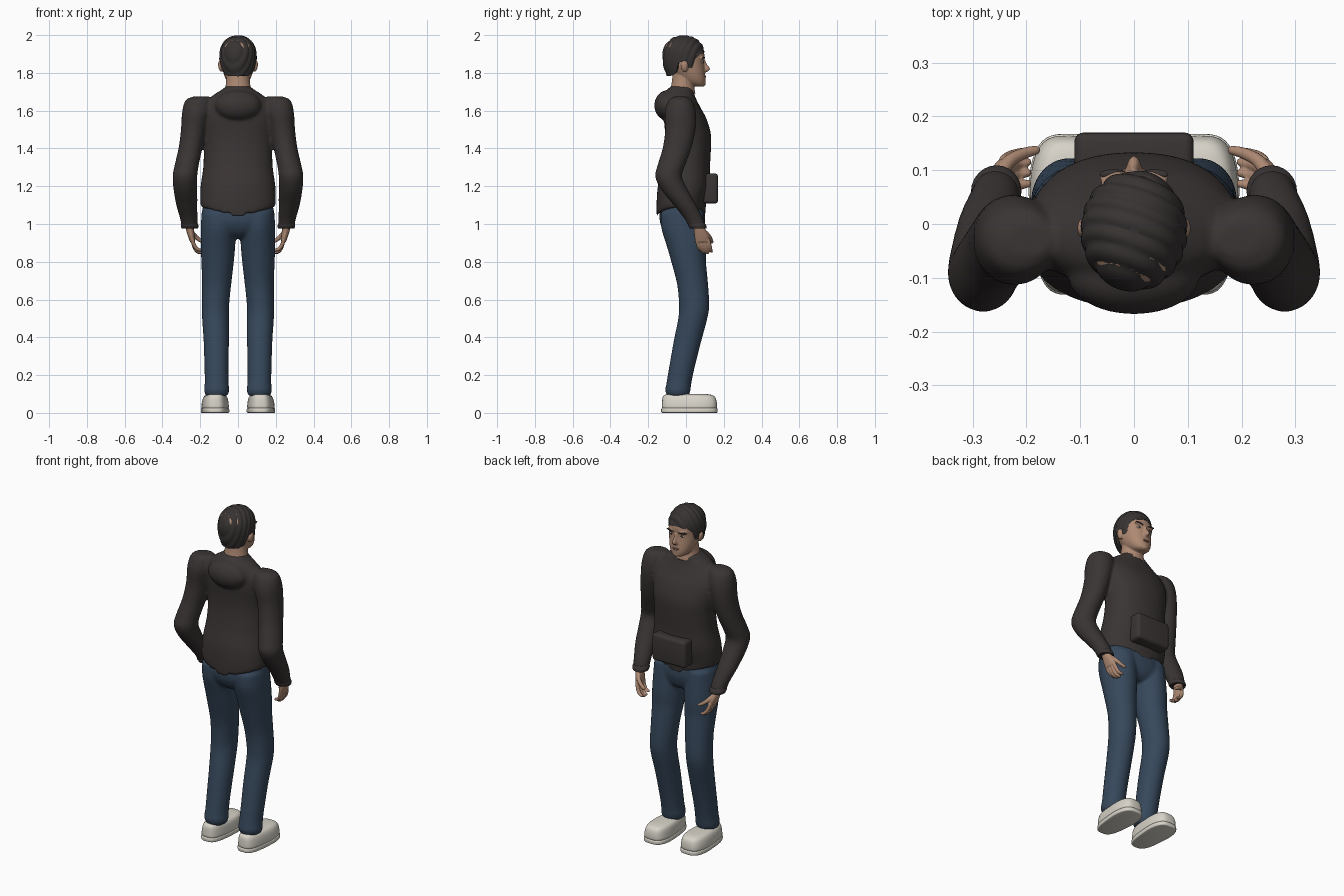
import bpy, bmesh, math
from mathutils import Vector, Matrix


def material(name, rgb):
    m = bpy.data.materials.new(name)
    m.diffuse_color = (*rgb, 1)
    return m


CLOTH = material("charcoal cloth", (0.042, 0.035, 0.034))
HAIR = material("dark hair", (0.038, 0.033, 0.032))
SKIN = material("skin", (0.42, 0.25, 0.17))
LIP = material("lip", (0.27, 0.13, 0.10))
DENIM = material("blue denim", (0.037, 0.064, 0.105))
SHOE = material("off white", (0.68, 0.65, 0.58))
EYE = material("eye white", (0.6, 0.57, 0.53))


def smooth_rings(rings, sub=4):
    """Catmull-Rom interpolation through ring parameters."""
    R = [rings[0]] + list(rings) + [rings[-1]]
    out = []
    for i in range(1, len(R) - 2):
        for s in range(sub):
            t = s / sub
            out.append([0.5 * (2 * b + (c - a) * t + (2 * a - 5 * b + 4 * c - d) * t * t
                               + (3 * b - a - 3 * c + d) * t ** 3)
                        for a, b, c, d in zip(*R[i - 1:i + 3])])
    return out + [list(rings[-1])]


def skin_loops(bm, loops):
    vs = [[bm.verts.new(p) for p in loop] for loop in loops]
    n = len(vs[0])
    for a, b in zip(vs, vs[1:]):
        for i in range(n):
            bm.faces.new((a[i], a[(i + 1) % n], b[(i + 1) % n], b[i]))
    bm.faces.new(vs[0][::-1])
    bm.faces.new(vs[-1])


def loft(bm, rings, side=1, n=40, p=2.0, sub=4):
    """Stack horizontal superellipses given as (x, y, z, rx, ry)."""
    def sp(v):
        return math.copysign(abs(v) ** (2 / p), v)
    loops = []
    for x, y, z, rx, ry in smooth_rings(rings, sub):
        angs = [2 * math.pi * i / n for i in range(n)]
        loops.append([(side * (x + rx * sp(math.cos(a))), y + ry * sp(math.sin(a)), z) for a in angs])
    skin_loops(bm, loops)


def tube(bm, pts, side=1, n=12):
    """Round tube through (x, y, z, r) points with rounded ends."""
    P = smooth_rings(pts)
    loops = []
    for i, (x, y, z, r) in enumerate(P):
        d = Vector(P[min(i + 1, len(P) - 1)][:3]) - Vector(P[max(i - 1, 0)][:3])
        q = d.to_track_quat('Z', 'Y')
        ring = [Vector((x, y, z)) + q @ Vector((r * math.cos(2 * math.pi * k / n),
                r * math.sin(2 * math.pi * k / n), 0)) for k in range(n)]
        loops.append([(side * v.x, v.y, v.z) for v in ring])
    skin_loops(bm, loops)
    x, y, z, r = pts[-1]
    ball(bm, (side * x, y, z), (r, r, r))


def ball(bm, c, r, rot=0.0, axis='Y'):
    m = Matrix.Translation(c) @ Matrix.Rotation(rot, 4, axis) @ Matrix.Diagonal((*r, 1))
    bmesh.ops.create_uvsphere(bm, u_segments=24, v_segments=16, radius=1, matrix=m)


def finish(name, bm, mat, voxel=None, relax=4, angle=60):
    bmesh.ops.recalc_face_normals(bm, faces=bm.faces[:])
    me = bpy.data.meshes.new(name)
    bm.to_mesh(me)
    bm.free()
    me.materials.append(mat)
    for f in me.polygons:
        f.use_smooth = True
    ob = bpy.data.objects.new(name, me)
    bpy.context.collection.objects.link(ob)
    if voxel:
        r = ob.modifiers.new("fuse", 'REMESH')
        r.mode, r.voxel_size, r.use_smooth_shade = 'VOXEL', voxel, True
        s = ob.modifiers.new("relax", 'SMOOTH')
        s.iterations, s.factor = relax, 0.5
    else:
        bpy.context.view_layer.objects.active = ob
        ob.select_set(True)
        bpy.ops.object.shade_smooth_by_angle(angle=math.radians(angle))
        ob.select_set(False)
    return ob


# Hoodie: torso with dipped hem, sleeves and folded hood
bm = bmesh.new()
loft(bm, [(0, -.027, 1.065, .196, .128), (0, -.025, 1.11, .2, .131), (0, -.012, 1.2, .198, .137),
          (0, 0, 1.3, .184, .127), (0, .01, 1.4, .182, .122), (0, .01, 1.48, .19, .121),
          (0, -.005, 1.56, .2, .112), (0, -.02, 1.62, .19, .095), (0, -.03, 1.675, .14, .078),
          (0, -.028, 1.712, .085, .068), (0, -.025, 1.728, .066, .058)], p=2.2)
for v in bm.verts:
    if v.co.z < 1.13:
        v.co.z += (1.13 - v.co.z) / .065 * (.027 * abs(v.co.x) / .2 - .03 * (1 - abs(v.co.x) / .2))
for s in (-1, 1):
    loft(bm, [(.195, -.03, 1.675, .04, .03), (.21, -.03, 1.655, .068, .062), (.22, -.03, 1.59, .076, .083),
              (.235, -.03, 1.5, .067, .08), (.252, -.048, 1.4, .063, .076), (.272, -.078, 1.31, .064, .073),
              (.281, -.092, 1.25, .065, .071), (.279, -.06, 1.18, .062, .07), (.272, -.005, 1.1, .055, .06),
              (.26, .04, 1.03, .047, .05), (.256, .06, .985, .043, .044)], s)
ball(bm, (0, -.098, 1.628), (.122, .07, .08))
finish("hoodie", bm, CLOTH, .009, 4)

# Cuffs
bm = bmesh.new()
for s in (-1, 1):
    loft(bm, [(.257, .055, 1.005, .043, .044), (.256, .06, .99, .047, .048), (.255, .066, .975, .043, .043)], s, 24)
finish("cuffs", bm, CLOTH)

# Front pouch
bm = bmesh.new()
bmesh.ops.create_cube(bm, size=1, matrix=Matrix.Translation((0, .13, 1.188)) @ Matrix.Diagonal((.222, .08, .16, 1)))
bmesh.ops.bevel(bm, geom=bm.edges[:], offset=.018, segments=4, affect='EDGES', profile=.5)
finish("pouch", bm, CLOTH)

# Jeans: pelvis and two legs
bm = bmesh.new()
loft(bm, [(0, -.02, 1.12, .18, .11), (0, -.02, 1.05, .192, .12), (0, -.018, 1.0, .185, .117),
          (0, -.012, .95, .13, .095), (0, -.005, .925, .06, .06)], p=2.3)
for s in (-1, 1):
    loft(bm, [(.1, -.02, 1.06, .093, .114), (.103, -.015, .98, .094, .116), (.106, .003, .88, .091, .104),
              (.108, .014, .8, .086, .092), (.113, .035, .68, .077, .082), (.119, .043, .57, .072, .08),
              (.119, .036, .5, .071, .077), (.115, .008, .38, .067, .073), (.114, -.02, .25, .064, .068),
              (.113, -.037, .16, .063, .066), (.113, -.043, .12, .067, .067), (.113, -.043, .09, .058, .058)], s)
finish("jeans", bm, DENIM, .009, 4)

# Shoes: sole and upper, narrower at the heel
for s, tag in ((-1, "left"), (1, "right")):
    for part, rings in (("sole", [(.121, .018, 0, .07, .144), (.121, .018, .004, .075, .149),
                                  (.121, .018, .02, .075, .149), (.121, .018, .025, .071, .145)]),
                        ("shoe", [(.121, .018, .022, .068, .141), (.121, .018, .03, .073, .146),
                                  (.121, .018, .055, .071, .145), (.12, .016, .08, .065, .14),
                                  (.119, .012, .094, .054, .128), (.118, .005, .1, .035, .1)])):
        bm = bmesh.new()
        loft(bm, rings, s, 48, 3.2, 3)
        for v in bm.verts:
            k = 1 - .2 * max(0, min(1, (.06 - v.co.y) / .19))
            v.co.x = s * .121 + (v.co.x - s * .121) * k
        finish(f"{tag}_{part}", bm, SHOE, angle=45)

# Hands: palm, four curled fingers and thumb
for s, tag in ((-1, "left"), (1, "right")):
    bm = bmesh.new()
    loft(bm, [(.256, .064, 1.0, .026, .028), (.253, .074, .965, .021, .032),
              (.247, .082, .935, .018, .038), (.24, .086, .905, .014, .037)], s, 24)
    for i in range(4):
        y, drop = .057 + .02 * i, (.0, .012, .014, .006)[i]
        tube(bm, [(.242, y, .918, .0105), (.232, y + .008, .888 - drop * .5, .0105),
                  (.216, y + .014, .868 - drop, .0095), (.198, y + .018, .862 - drop, .008)], s)
    tube(bm, [(.248, .095, .96, .014), (.23, .118, .938, .0125), (.205, .131, .917, .011),
              (.183, .137, .905, .009)], s)
    finish(f"{tag}_hand", bm, SKIN, .0035, 3)

# Head and neck with nose and ears fused in
bm = bmesh.new()
loft(bm, [(0, .066, 1.728, .022, .022), (0, .055, 1.738, .043, .046), (0, .038, 1.76, .061, .066),
          (0, .022, 1.79, .074, .08), (0, .006, 1.825, .083, .092), (0, -.003, 1.86, .088, .098),
          (0, -.008, 1.9, .09, .105), (0, -.014, 1.945, .08, .094), (0, -.015, 1.98, .05, .06)], p=2.15)
loft(bm, [(0, -.02, 1.69, .078, .07), (0, -.018, 1.73, .066, .061), (0, -.012, 1.78, .062, .06),
          (0, -.01, 1.83, .062, .06)])
loft(bm, [(0, .09, 1.868, .008, .012), (0, .095, 1.845, .009, .017), (0, .098, 1.825, .013, .029),
          (0, .096, 1.812, .016, .026), (0, .092, 1.803, .01, .012)], n=16)
ball(bm, (0, .082, 1.742), (.026, .023, .016))
for s in (-1, 1):
    ball(bm, (s * .092, -.008, 1.836), (.013, .02, .031), s * .15)
    ball(bm, (s * .035, .085, 1.878), (.03, .015, .008))
finish("head", bm, SKIN, .0045, 3)

# Eyes, pupils, eyebrows and lips
bm, dark, brow = bmesh.new(), bmesh.new(), bmesh.new()
for s in (-1, 1):
    ball(bm, (s * .035, .085, 1.857), (.015, .0065, .0065))
    ball(dark, (s * .034, .0893, 1.857), (.006, .004, .006))
    ball(brow, (s * .038, .0925, 1.879), (.026, .009, .005), s * -.12)
finish("eyes", bm, EYE)
finish("pupils", dark, HAIR)
finish("eyebrows", brow, HAIR)
bm = bmesh.new()
ball(bm, (0, .097, 1.781), (.024, .009, .004))
ball(bm, (0, .097, 1.774), (.02, .009, .004))
finish("lips", bm, LIP)


# Hair: wavy cap with a hairline that rises over the face
def hairline(a):
    d = abs(math.degrees(math.atan2(math.cos(a), math.sin(a))))   # 0 = face, 180 = nape
    pts = [(0, 1.912), (40, 1.9), (56, 1.875), (64, 1.826), (80, 1.828), (90, 1.86),
           (104, 1.855), (114, 1.8), (135, 1.785), (180, 1.782)]
    for (d0, z0), (d1, z1) in zip(pts, pts[1:]):
        if d <= d1:
            return z0 + (z1 - z0) * (d - d0) / (d1 - d0)
    return pts[-1][1]


def hair_point(a, z, inset=1.0):
    if z > 1.885:
        k = max(0, 1 - ((z - 1.885) / .114) ** 2.2) ** (1 / 2.2)
    else:
        k = 1 - .2 * ((1.885 - z) / .1) ** 2
    x, y = .098 * k * math.cos(a), .112 * k * math.sin(a)
    wave = abs(math.sin(math.pi * (y + .35 * x - .3 * (z - 1.9)) / .033))
    f = inset * (1 + .05 * (wave - .6))
    return (x * f, y * f - .012, z - .004 * (1 - wave) * (z > 1.93))


bm = bmesh.new()
N, M = 96, 36
angles = [2 * math.pi * i / N for i in range(N)]
loops = [[hair_point(a, hairline(a) + .004, .86) for a in angles]]
for j in range(M + 1):
    t = math.sin(j / M * math.pi / 2)
    loops.append([hair_point(a, hairline(a) + (1.9988 - hairline(a)) * t) for a in angles])
skin_loops(bm, loops)
finish("hair", bm, HAIR)
